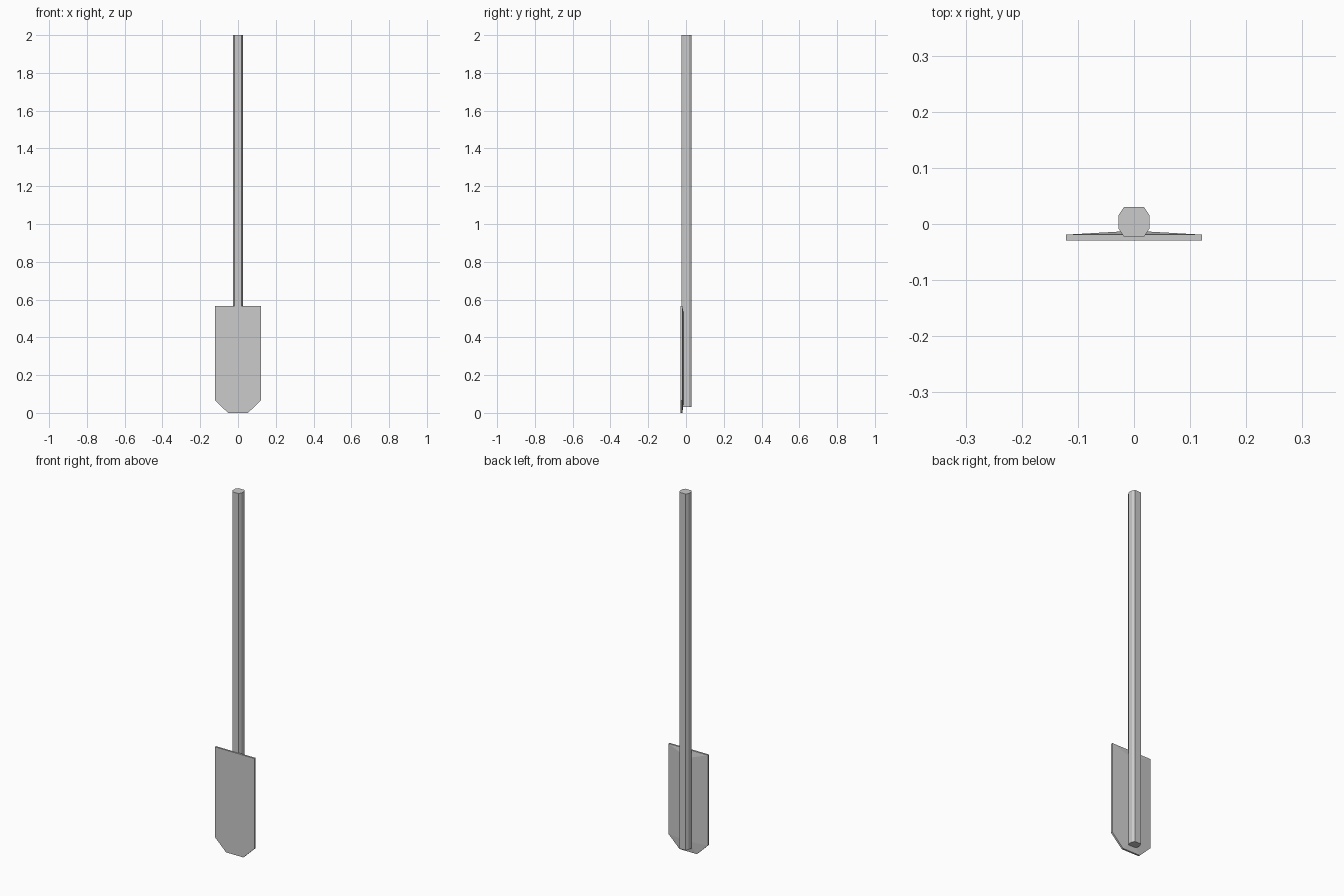
import bpy, bmesh

if "Cube" in bpy.data.objects:
    bpy.data.objects.remove(bpy.data.objects["Cube"])


def finish(name, bm):
    bmesh.ops.recalc_face_normals(bm, faces=bm.faces)
    mesh = bpy.data.meshes.new(name)
    bm.to_mesh(mesh)
    bm.free()
    obj = bpy.data.objects.new(name, mesh)
    bpy.context.collection.objects.link(obj)
    return obj


def mirrored(half):
    """Close a right-hand half outline by mirroring it across x = 0."""
    return half + [(-x, v) for x, v in reversed(half)]


# Shaft: irregular octagon extruded upwards
section = mirrored([(0.018, -0.0225), (0.0275, -0.008), (0.0275, 0.016), (0.018, 0.030)])
bm = bmesh.new()
base = bm.faces.new([bm.verts.new((x, y, 0.03)) for x, y in section])
ext = bmesh.ops.extrude_face_region(bm, geom=[base], use_keep_orig=True)
top = [g for g in ext["geom"] if isinstance(g, bmesh.types.BMVert)]
bmesh.ops.translate(bm, verts=top, vec=(0, 0, 1.97))
finish("shaft", bm)

# Blade: flat front, thin rim, back rising to a central ridge
outline = mirrored([(0.053, 0.0), (0.121, 0.066), (0.121, 0.565)])
bm = bmesh.new()
front = [bm.verts.new((x, -0.029, z)) for x, z in outline]
back = [bm.verts.new((x, -0.019, z)) for x, z in outline]
low = bm.verts.new((0, -0.012, 0.06))
high = bm.verts.new((0, -0.012, 0.52))
bm.faces.new(front)
n = len(outline)
for i in range(n):
    j = (i + 1) % n
    bm.faces.new((front[i], front[j], back[j], back[i]))

# Back facets: bottom, right chamfer, right side, top, left side, left chamfer
b0, b1, b2, b3, b4, b5 = back
for face in ((b5, b0, low), (b0, b1, low), (b1, b2, high, low),
             (b2, b3, high), (b3, b4, low, high), (b4, b5, low)):
    bm.faces.new(face)
finish("blade", bm)
